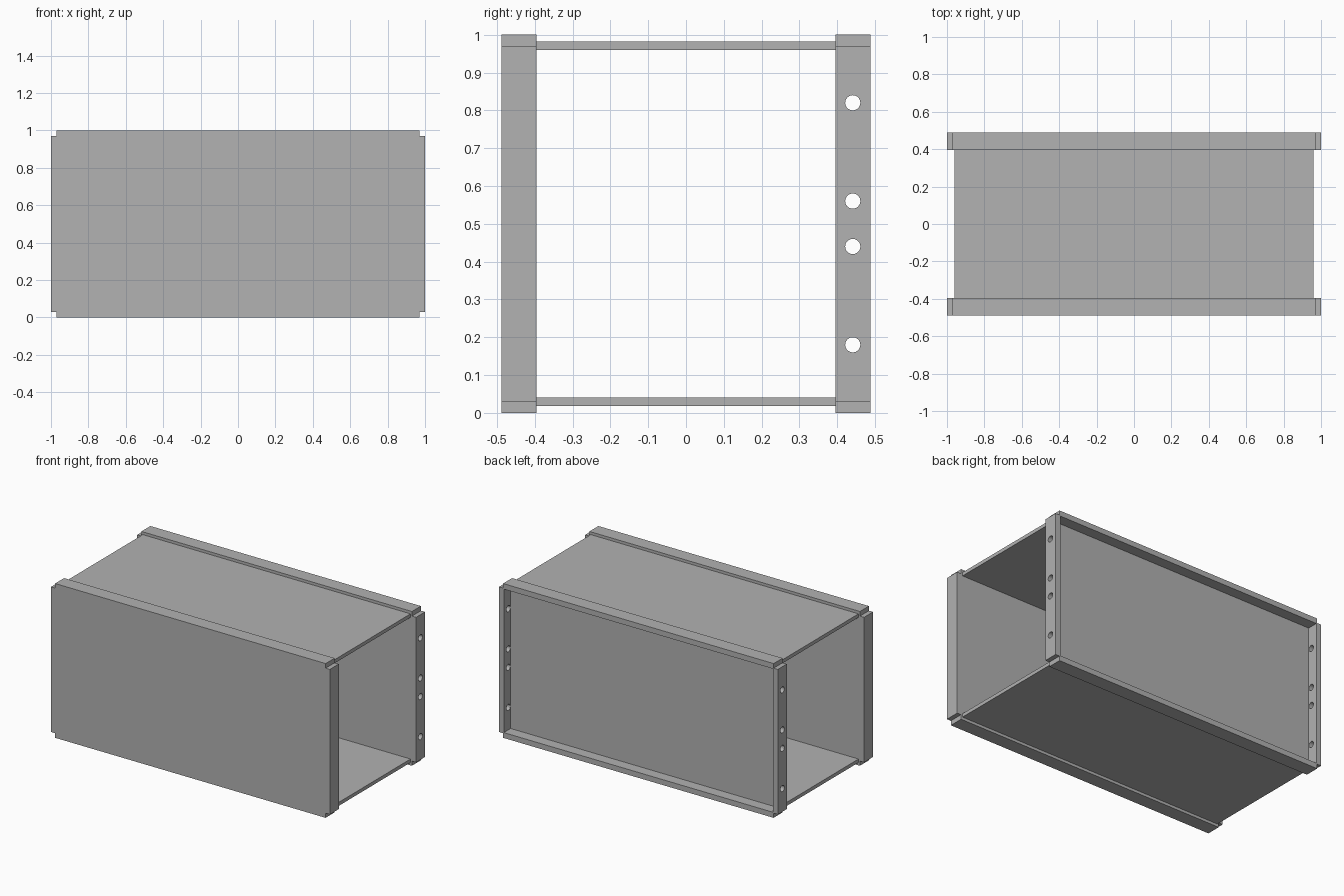
import bpy
import bmesh
from math import pi
from mathutils import Matrix, Vector

cube = bpy.data.objects.get("Cube")
if cube:
    bpy.data.objects.remove(cube, do_unlink=True)

grey = bpy.data.materials.new("sheet metal grey")
grey.use_nodes = True
colour = (0.445, 0.445, 0.445, 1)
grey.diffuse_color = colour
grey.node_tree.nodes["Principled BSDF"].inputs["Base Color"].default_value = colour

DEPTH = 0.488    # half depth of the case
INNER = 0.396    # inner face of the front and back trays
NOTCH = 0.03     # corner cut-out
WALL = 0.035     # lip thickness


def add_object(name, bm):
    bmesh.ops.recalc_face_normals(bm, faces=bm.faces)
    mesh = bpy.data.meshes.new(name)
    bm.to_mesh(mesh)
    bm.free()
    mesh.materials.append(grey)
    obj = bpy.data.objects.new(name, mesh)
    bpy.context.collection.objects.link(obj)
    return obj


def box(name, low, high):
    low, high = Vector(low), Vector(high)
    bm = bmesh.new()
    bmesh.ops.create_cube(bm, size=1, matrix=Matrix.Translation((low + high) / 2)
                          @ Matrix.Diagonal((*(high - low), 1)))
    return add_object(name, bm)


def notched_slab(name, y0, y1):
    """Rectangle with four square corner notches, extruded along y."""
    bm = bmesh.new()
    a, h = 1 - NOTCH, 0.5 - NOTCH
    outline = []
    for sx, sz in ((1, 1), (-1, 1), (-1, -1), (1, -1)):
        corner = [(sx, sz * h), (sx * a, sz * h), (sx * a, sz * 0.5)]
        outline += corner if sx * sz > 0 else corner[::-1]
    face = bm.faces.new([bm.verts.new((x, y0, z + 0.5)) for x, z in outline])
    ext = bmesh.ops.extrude_face_region(bm, geom=[face])
    verts = [v for v in ext["geom"] if isinstance(v, bmesh.types.BMVert)]
    bmesh.ops.translate(bm, verts=verts, vec=(0, y1 - y0, 0))
    return add_object(name, bm)


def cut(target, cutter):
    cutter.hide_render = True
    cutter.hide_viewport = True
    cutter.display_type = 'WIRE'
    mod = target.modifiers.new(cutter.name, 'BOOLEAN')
    mod.operation = 'DIFFERENCE'
    mod.solver = 'EXACT'
    mod.object = cutter


# Front: flat closed panel
notched_slab("front_panel", -DEPTH, -INNER)

# Back: tray with lips facing outward
back = notched_slab("back_tray", INNER, DEPTH)
cut(back, box("back_recess_cutter", (WALL - 1, INNER + 0.022, WALL),
              (1 - WALL, DEPTH + 0.1, 1 - WALL)))

# Mounting holes through both side lips
bm = bmesh.new()
for z in (0.18, 0.44, 0.56, 0.82):
    bmesh.ops.create_cone(bm, cap_ends=True, segments=32, radius1=0.02, radius2=0.02,
                          depth=2.2, matrix=Matrix.Translation((0, 0.441, z))
                          @ Matrix.Rotation(pi / 2, 4, 'Y'))
cut(back, add_object("mounting_hole_cutter", bm))

# Top and bottom plates between the trays
for name, z in (("bottom_plate", 0.018), ("top_plate", 0.959)):
    box(name, (-0.96, -INNER, z), (0.96, INNER, z + 0.023))
